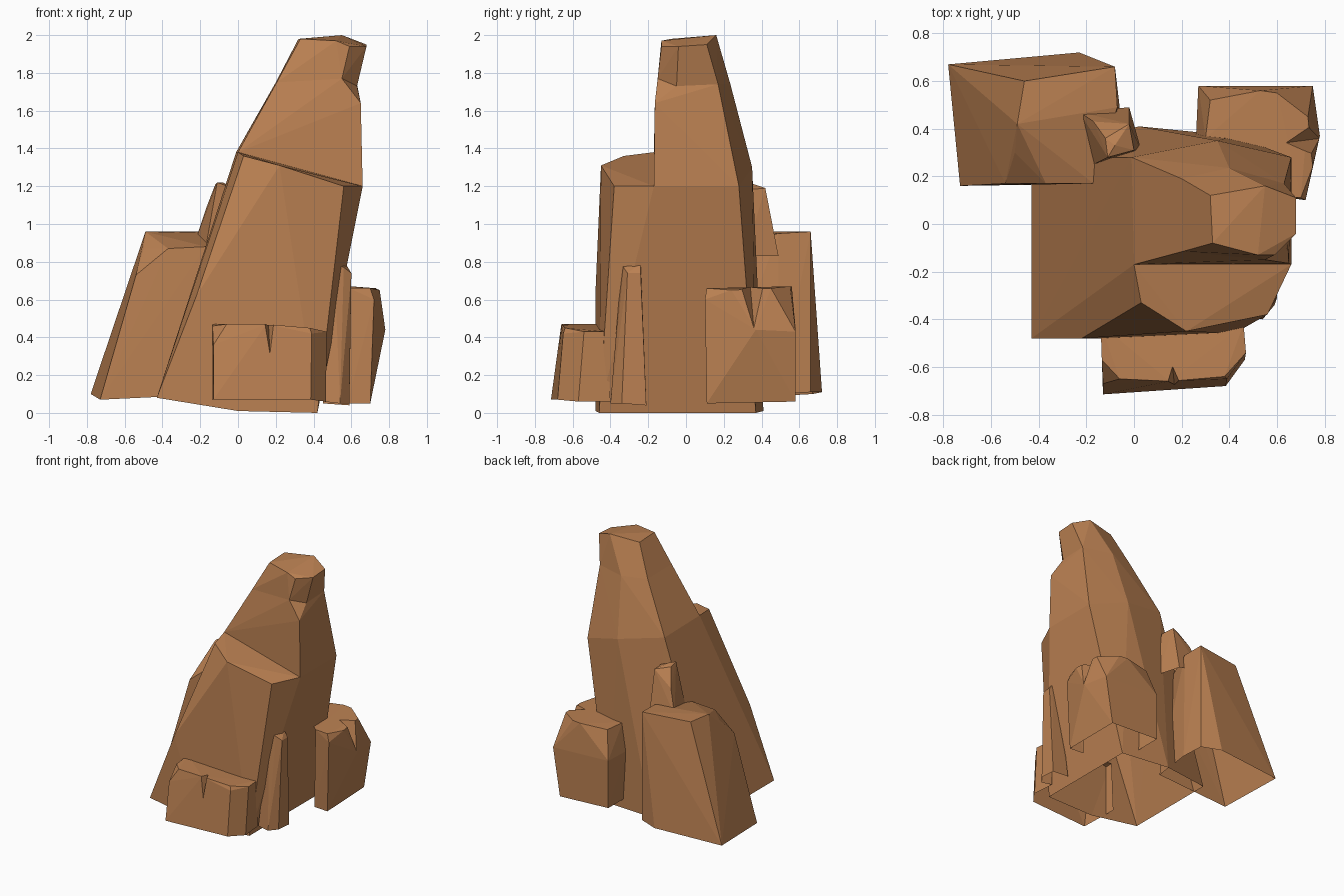
import bpy, bmesh

if "Cube" in bpy.data.objects:
    bpy.data.objects.remove(bpy.data.objects["Cube"])

stone = bpy.data.materials.new("sandstone")
stone.diffuse_color = (0.50, 0.22, 0.085, 1)
stone.use_nodes = True
stone.node_tree.nodes["Principled BSDF"].inputs["Base Color"].default_value = stone.diffuse_color


def rock(name, *rings):
    """Flat-faceted rock: the convex hull of a few rings of corner points."""
    bm = bmesh.new()
    for ring in rings:
        for p in ring:
            bm.verts.new(p)
    res = bmesh.ops.convex_hull(bm, input=bm.verts[:])
    loose = {g for g in res["geom_interior"] + res["geom_unused"]
             if isinstance(g, bmesh.types.BMVert)}
    bmesh.ops.delete(bm, geom=list(loose), context='VERTS')
    bmesh.ops.dissolve_limit(bm, angle_limit=0.015, verts=bm.verts[:], edges=bm.edges[:])
    bmesh.ops.recalc_face_normals(bm, faces=bm.faces[:])
    me = bpy.data.meshes.new(name)
    bm.to_mesh(me)
    bm.free()
    me.materials.append(stone)
    ob = bpy.data.objects.new(name, me)
    bpy.context.collection.objects.link(ob)
    return ob


def chip(ob, *points):
    """Break a convex chip out of a rock."""
    cutter = rock("chip_cutter", points)
    cutter.hide_render = True
    mod = ob.modifiers.new("chip", 'BOOLEAN')
    mod.operation = 'DIFFERENCE'
    mod.solver = 'EXACT'
    mod.object = cutter
    bpy.context.view_layer.objects.active = ob
    bpy.ops.object.modifier_apply(modifier=mod.name)
    bpy.data.objects.remove(cutter)


def open_up(ob, hidden=lambda n, f: False):
    """Remove the underside and any faces buried in a neighbouring rock."""
    bm = bmesh.new()
    bm.from_mesh(ob.data)
    bm.normal_update()
    gone = [f for f in bm.faces if f.normal.z < -0.7 or hidden(f.normal, f)]
    bmesh.ops.delete(bm, geom=gone, context='FACES')
    bm.to_mesh(ob.data)
    bm.free()


# Shared rings where the body, tower and peak meet
ledge = [(0, -.17, 1.38), (.66, -.17, 1.2), (.66, .28, 1.2), (.35, .35, 1.3), (-.01, .28, 1.38)]
neck = [(.55, -.15, 1.77), (.63, -.05, 1.73), (.63, .17, 1.74), (.40, .235, 1.74),
        (.20, .19, 1.75), (.205, -.115, 1.75)]

# Main body with the stepped front shoulder
body = rock("main_body",
            [(-.43, -.48, .08), (0, -.48, .01), (.42, -.46, 0), (.42, .37, 0), (.02, .41, .01), (-.43, .27, .08)],
            [(-.22, -.48, .62)],
            [(.03, -.33, 1.36), (.22, -.45, 1.31), (.56, -.38, 1.2)],
            ledge)
open_up(body, lambda n, f: n.z > .8 and all(v.co.y > -.18 for v in f.verts))

# Upper tower leaning to the right
tower = rock("upper_tower", ledge, [(.65, -.165, 1.64)], neck)
open_up(tower, lambda n, f: n.z > .8)

# Peak, cut back at the front right corner
peak = rock("peak", neck,
            [(.33, -.08, 1.98), (.52, -.13, 1.97), (.59, -.13, 1.94), (.68, -.04, 1.94),
             (.68, .11, 1.95), (.55, .16, 2.0), (.32, .12, 1.98)])
open_up(peak)

# Low boulder at the front, notched on its top edge
front = rock("front_boulder",
             [(-.13, -.715, .07), (.385, -.68, .07), (.465, -.57, .06), (.45, -.40, .06), (-.14, -.40, .07)],
             [(-.13, -.67, .36), (.39, -.65, .42)],
             [(-.135, -.57, .46), (-.06, -.65, .47), (.15, -.66, .47), (.38, -.64, .45),
              (.47, -.54, .43), (.46, -.42, .43), (-.14, -.42, .47)])
chip(front, (.17, -.68, .30), (.12, -.72, .5), (.22, -.72, .5), (.16, -.58, .5), (.17, -.72, .29))
open_up(front, lambda n, f: n.y > .9)

# Thin spike against the right side
spike = rock("side_spike",
             [(.45, -.39, .06), (.54, -.40, .05), (.59, -.34, .05), (.59, -.21, .04), (.45, -.21, .05)],
             [(.51, -.34, .79), (.56, -.33, .77), (.60, -.31, .74), (.60, -.24, .74),
              (.57, -.24, .79), (.51, -.25, .80)])
open_up(spike, lambda n, f: n.x < -.9)

# Boulder on the right at the back, split by a notch
right = rock("right_boulder",
             [(.27, .58, .08), (.69, .58, .06), (.70, .11, .05), (.58, .12, .05), (.28, .30, .07)],
             [(.78, .37, .44), (.75, .58, .43), (.27, .58, .45), (.72, .10, .6), (.26, .36, .45)],
             [(.32, .52, .66), (.53, .56, .67), (.60, .55, .67), (.73, .45, .66), (.75, .24, .65),
              (.70, .11, .66), (.59, .12, .66), (.30, .36, .66)])
chip(right, (.785, .36, .44), (.63, .34, .68), (.80, .26, .68), (.80, .46, .68), (.84, .36, .43))
open_up(right, lambda n, f: n.y < -.5 and n.x < -.3)

# Large slanted block at the back left
left = rock("left_block",
            [(-.78, .67, .10), (-.73, .16, .07), (-.10, .17, .10), (-.06, .49, .10), (-.08, .66, .11), (-.23, .72, .11)],
            [(-.54, .17, .73), (-.37, .17, .87), (-.17, .17, .88), (-.50, .30, .87)],
            [(-.49, .42, .96), (-.46, .60, .96), (-.08, .66, .96), (-.07, .49, .95), (-.22, .45, .94)])
open_up(left)

# Small crag perched between the block and the main body
crag = rock("perched_crag",
            [(-.23, .47, .90), (-.02, .49, .83), (.03, .31, .83), (-.02, .28, .84), (-.17, .25, .88)],
            [(-.17, .43, 1.08), (-.02, .42, 1.19)],
            [(-.12, .36, 1.21), (-.08, .33, 1.22), (.0, .31, 1.18), (-.11, .28, 1.22)])
open_up(crag)
